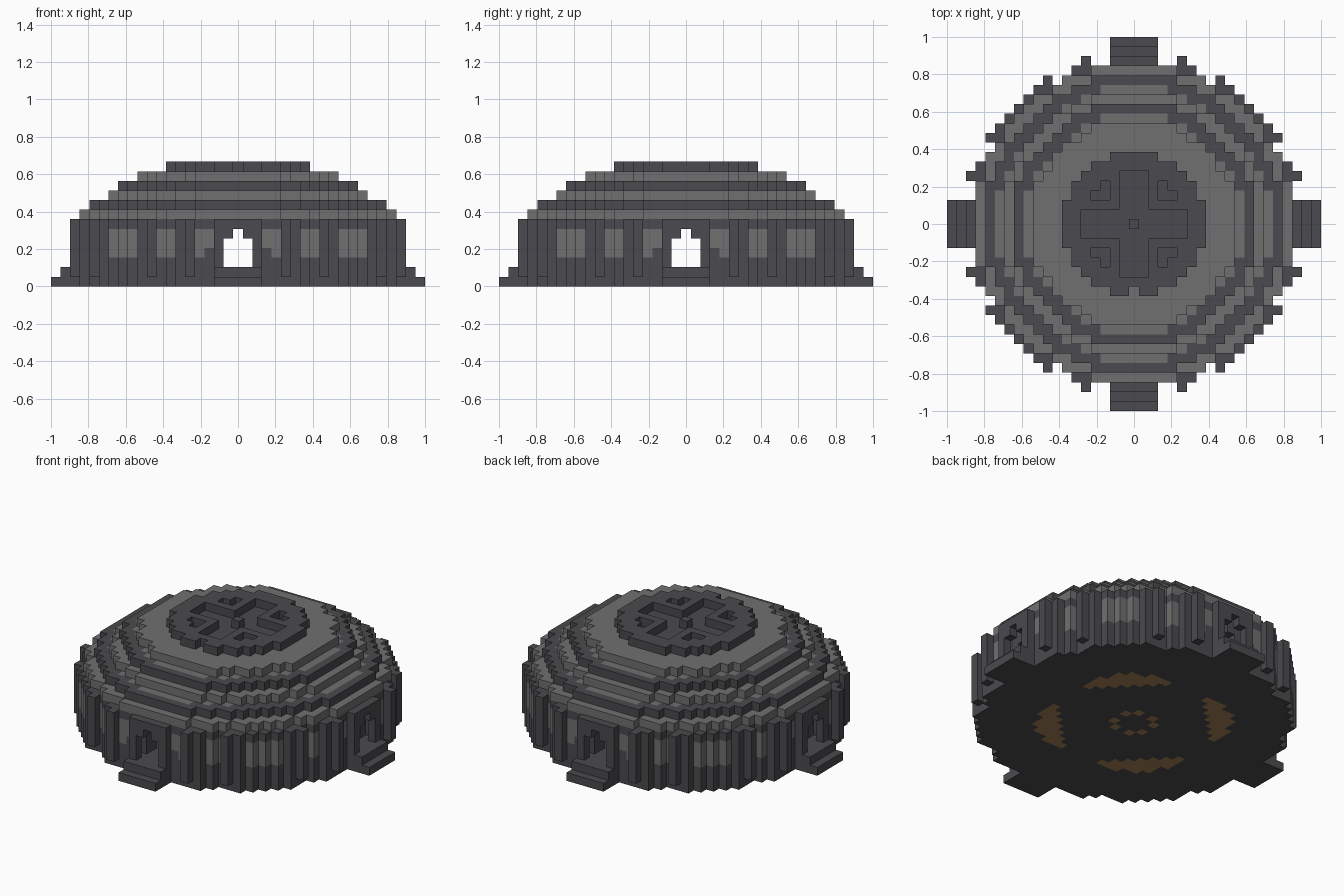
import bpy
import bmesh
from mathutils import Vector

if "Cube" in bpy.data.objects:
    bpy.data.objects.remove(bpy.data.objects["Cube"], do_unlink=True)

UNIT = 2 / 39          # edge of one block
HALF = range(-19, 20)  # block grid across the plan
DARK, LIGHT, BROWN = 0, 1, 2


def make_material(name, colour):
    mat = bpy.data.materials.new(name)
    mat.use_nodes = True
    mat.diffuse_color = (*colour, 1)
    mat.node_tree.nodes["Principled BSDF"].inputs["Base Color"].default_value = (*colour, 1)
    return mat


MATERIALS = [
    make_material("dark stone", (0.069, 0.068, 0.077)),
    make_material("light grey stone", (0.162, 0.162, 0.162)),
    make_material("brown wood", (0.36, 0.22, 0.09)),
]
SIDES = [Vector(d) for d in ((1, 0, 0), (-1, 0, 0), (0, 1, 0), (0, -1, 0), (0, 0, 1), (0, 0, -1))]


def block_part(name, cells, paint):
    """Skin a set of grid blocks, leaving out the faces between neighbours."""
    bm = bmesh.new()
    for cell in sorted(cells):
        centre = Vector(cell) + Vector((0, 0, 0.5))
        for n in SIDES:
            if tuple(int(a + b) for a, b in zip(cell, n)) in cells:
                continue
            u = Vector((n.y, n.z, n.x))
            w = n.cross(u)
            corners = [centre + (n + u * a + w * b) / 2
                       for a, b in ((-1, -1), (1, -1), (1, 1), (-1, 1))]
            face = bm.faces.new([bm.verts.new(c * UNIT) for c in corners])
            face.material_index = paint(cell, n)
    bmesh.ops.remove_doubles(bm, verts=bm.verts, dist=UNIT / 100)
    mesh = bpy.data.meshes.new(name)
    bm.to_mesh(mesh)
    bm.free()
    for mat in MATERIALS:
        mesh.materials.append(mat)
    obj = bpy.data.objects.new(name, mesh)
    bpy.context.collection.objects.link(obj)
    return obj


def disc(limit):
    return {(x, y) for x in HALF for y in HALF if x * x + y * y <= limit}


def folded(x, y):
    """Fold the plan into one eighth: across and outward distance."""
    return min(abs(x), abs(y)), max(abs(x), abs(y))


def raise_plan(plan, low, high):
    return {(x, y, z) for x, y in plan for z in range(low, high)}


def all_dark(cell, n):
    return DARK


# Plan of the outer wall, with a notch beside each buttress
outline = {p for p in disc(297) if folded(*p) != (8, 15)}


# Floor, with a wooden inlay: a small centre ring and four diagonal bands
def floor_paint(cell, n):
    across, out = folded(cell[0], cell[1])
    ring = (across, out) == (1, 2)
    band = (across + out >= 12 and out - across <= 6
            and across ** 2 + out ** 2 <= 113)
    return BROWN if n.z and (ring or band) else DARK


block_part("floor", raise_plan(outline, 0, 1), floor_paint)


# Wall with arched doorways on four sides and painted windows
def is_opening(x, y, z):
    across, out = folded(x, y)
    arch = (across <= 1 and 2 <= z <= 4) or (across == 0 and z == 5)
    porch = across <= 2 and out == 16 and 2 <= z <= 6
    return arch or porch


def window_paint(cell, n):
    across, out = folded(cell[0], cell[1])
    pane = across in (4, 7, 8) or across >= 11 or (across == 3 and cell[2] >= 4)
    return LIGHT if pane and 3 <= cell[2] <= 5 and not n.z else DARK


wall = {c for c in raise_plan(outline - disc(196), 1, 7) if not is_opening(*c)}
block_part("wall", wall, window_paint)

# Buttresses: single columns standing out from the wall
buttress_plan = {(x, y) for x in HALF for y in HALF if folded(x, y) in ((5, 17), (9, 15))}
block_part("buttresses", raise_plan(buttress_plan, 1, 7), all_dark)

# Two steps before each doorway
steps = {(x, y, z) for x in HALF for y in HALF for z in range(2)
         if folded(x, y)[0] <= 2 and 17 <= folded(x, y)[1] <= 19 - z}
block_part("entrance_steps", steps, all_dark)

# Stepped dome: light bands alternate with dark-rimmed bands
cap_plan = disc(53)
for level, limit in enumerate((275, 241, 188, 160, 116)):
    plan = disc(limit)

    def band_paint(cell, n, plan=plan, level=level):
        x, y, z = cell
        if level == 4 and (x, y) in cap_plan and (x, y) != (0, -7):
            return DARK
        if level % 2 == 0:
            return LIGHT
        rim = any((x + a, y + b) not in plan for a in (-1, 0, 1) for b in (-1, 0, 1))
        return DARK if rim else LIGHT

    block_part("dome_band_%d" % (level + 1), raise_plan(plan, 7 + level, 8 + level), band_paint)


# Roof cap with a sunken cross, four sunken corners and a centre post
def is_sunken(x, y):
    across, out = folded(x, y)
    cross = across <= 1 and 0 < out <= 5
    corner = across == 3 and out <= 4
    return cross or corner or (x, y) == (0, -7)


cap = {p for p in cap_plan if not is_sunken(*p)}
block_part("roof_cap", raise_plan(cap, 12, 13), all_dark)
